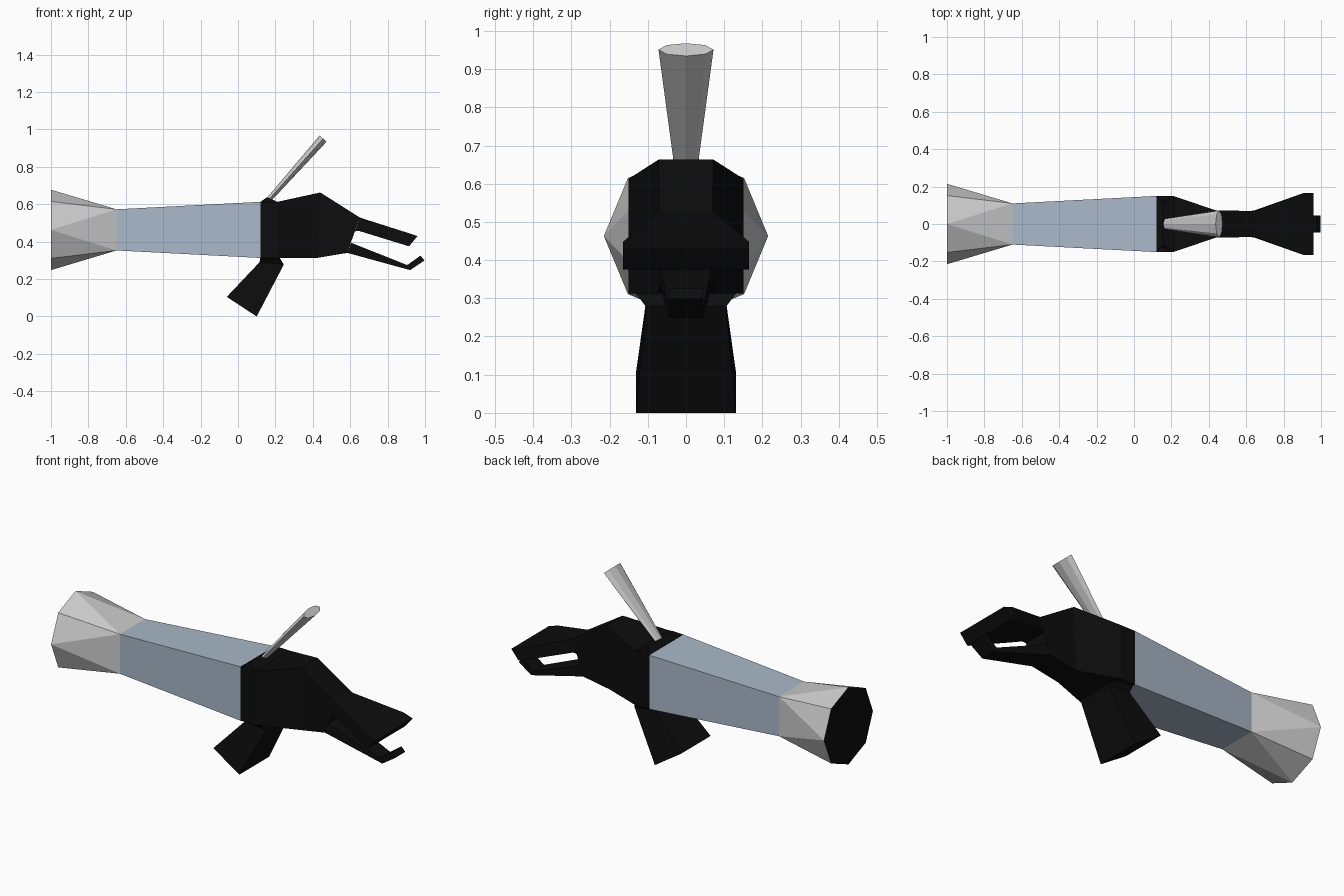
import bpy, bmesh, math
from mathutils import Vector

if "Cube" in bpy.data.objects:
    bpy.data.objects.remove(bpy.data.objects["Cube"])


def material(name, rgb):
    m = bpy.data.materials.new(name)
    m.diffuse_color = (*rgb, 1)
    m.use_nodes = True
    m.node_tree.nodes["Principled BSDF"].inputs["Base Color"].default_value = m.diffuse_color
    return m


BLACK = material("black", (0.004, 0.004, 0.004))
SLATE = material("slate", (0.40, 0.48, 0.58))


def finish(name, bm, *mats):
    bmesh.ops.recalc_face_normals(bm, faces=bm.faces)
    me = bpy.data.meshes.new(name)
    bm.to_mesh(me)
    bm.free()
    for m in mats:
        me.materials.append(m)
    ob = bpy.data.objects.new(name, me)
    bpy.context.collection.objects.link(ob)
    return ob


def loft(name, rings, *mats):
    """Bridge equal-sized rings of points and cap both ends."""
    bm = bmesh.new()
    rows = [[bm.verts.new(p) for p in r] for r in rings]
    n = len(rows[0])
    for a, b in zip(rows, rows[1:]):
        for i in range(n):
            j = (i + 1) % n
            bm.faces.new((a[i], a[j], b[j], b[i]))
    bm.faces.new(rows[0])
    bm.faces.new(rows[-1])
    return finish(name, bm, *mats)


def station(top, bottom, wt, wb=None):
    """Four-cornered section: top and bottom (x, z), with half widths."""
    wb = wt if wb is None else wb
    (xt, zt), (xb, zb) = top, bottom
    return [(xt, -wt, zt), (xt, wt, zt), (xb, wb, zb), (xb, -wb, zb)]


# square tapered tube
loft("body", [station((-.65, .573), (-.65, .353), .11),
              station((.12, .613), (.12, .313), .15)], SLATE)

# flared tail: octagonal rim running into the square tube
bm = bmesh.new()
CZ, R, S = .463, .215, .11
rim = [bm.verts.new((-1, R * math.cos(k * math.pi / 4), CZ + R * math.sin(k * math.pi / 4)))
       for k in range(8)]
sq = [bm.verts.new((-.65, S * a, CZ + S * b)) for a, b in ((1, 1), (-1, 1), (-1, -1), (1, -1))]
for k in range(4):
    c, m, d = rim[2 * k + 1], rim[(2 * k + 2) % 8], rim[(2 * k + 3) % 8]
    p, q = sq[k], sq[(k + 1) % 4]
    for tri in ((c, m, p), (m, q, p), (m, d, q)):
        bm.faces.new(tri)
cap = bm.faces.new(rim)
cap.material_index = 1
flare = finish("tail_flare", bm, material("grey", (.6, .6, .6)), BLACK)

# head with a low brow ridge at the neck
loft("head", [station((.12, .613), (.12, .313), .15),
              station((.21, .613), (.21, .313), .15),
              station((.44, .663), (.42, .313), .072),
              station((.65, .53), (.585, .34), .07)], BLACK)
loft("neck_ridge", [station((.12, .613), (.12, .55), .15),
                    station((.155, .638), (.155, .55), .11, .149),
                    station((.21, .613), (.21, .55), .15)], BLACK)

# jaws
loft("upper_jaw", [station((.65, .53), (.625, .455), .07),
                   station((.66, .526), (.645, .458), .073),
                   station((.905, .448), (.905, .378), .165),
                   station((.96, .43), (.915, .376), .165)], BLACK)
loft("lower_jaw", [station((.605, .394), (.585, .34), .07),
                   station((.905, .275), (.92, .248), .045),
                   station((.975, .325), (.998, .3), .045)], BLACK)

# leg, waisted below the head
loft("leg", [station((.12, .318), (.22, .318), .135),
             station((.115, .29), (.245, .278), .105),
             station((-.06, .105), (.1, 0), .131)], BLACK)


# flattened octagonal lever on top
def oval(centre, half_w, half_t, axis):
    normal = Vector((-axis.z, 0, axis.x))
    return [centre + Vector((0, half_w * math.cos(k * math.pi / 4), 0))
            + normal * half_t * math.sin(k * math.pi / 4) for k in range(8)]


low, high = Vector((.165, 0, .625)), Vector((.455, 0, .951))
axis = (high - low).normalized()
loft("lever", [oval(low, .028, .014, axis), oval(high, .072, .025, axis)],
     flare.data.materials[0])
